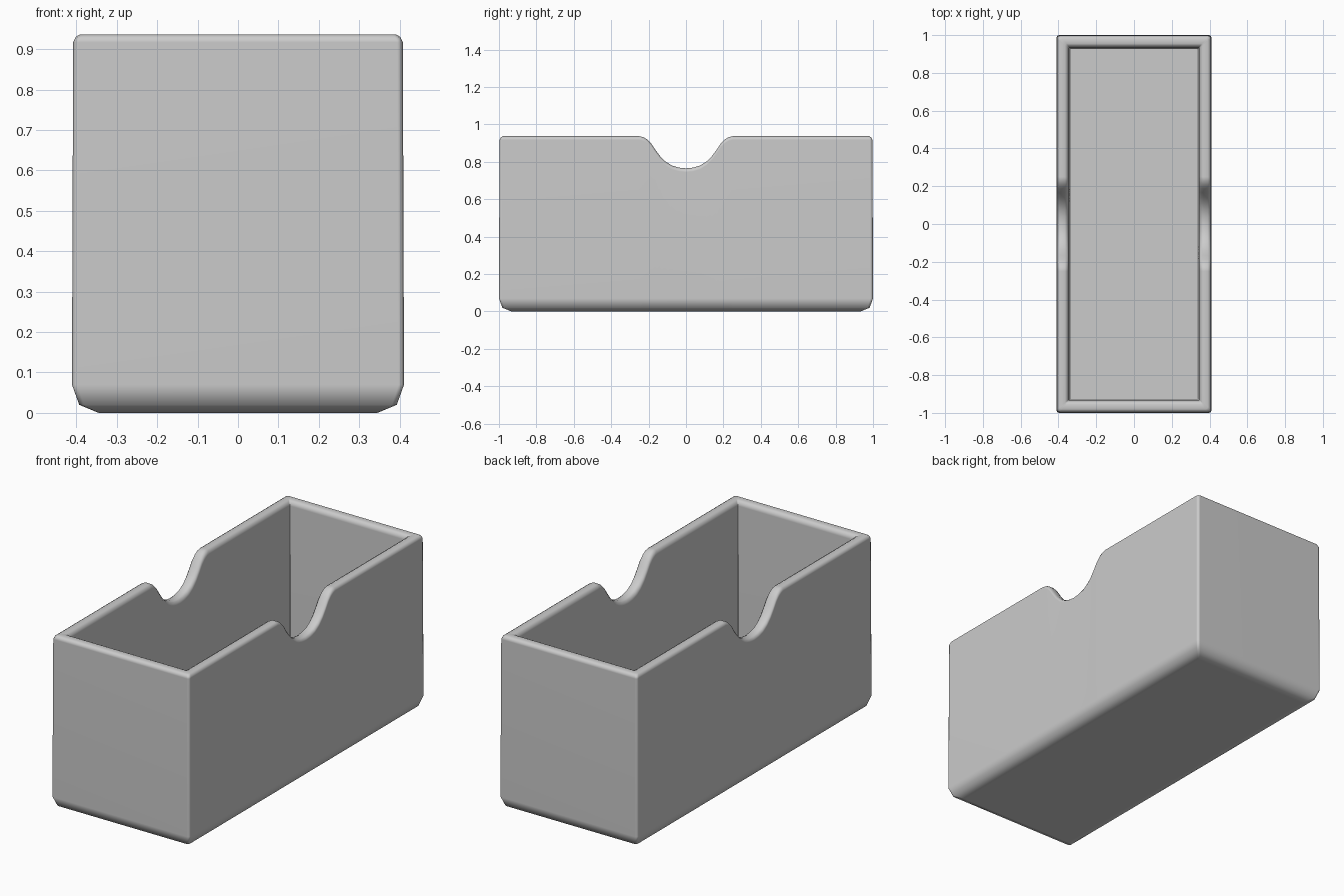
import bpy
import bmesh
from math import radians

cube = bpy.data.objects.get("Cube")
if cube:
    bpy.data.objects.remove(cube, do_unlink=True)

HALF_X, HALF_Y, TOP, FLOOR = 0.411, 1.0, 0.937, 0.07

# Half outline of the thumb notch: distance from centre, rim height
NOTCH = [(0.25, TOP), (0.228, 0.932), (0.208, 0.92), (0.188, 0.9),
         (0.165, 0.866), (0.14, 0.832), (0.11, 0.802), (0.075, 0.78),
         (0.038, 0.769), (0, 0.765)]
notch_path = [(-y, z) for y, z in NOTCH] + [(y, z) for y, z in NOTCH[-2::-1]]

# Wall section: inset, height, corner cut, whether height is below the rim
SECTION = [(0.066, 0, 0.01, False), (0.018, 0.02, 0.012, False),
           (0, 0.07, 0.014, False), (0.003, -0.02, 0.014, True),
           (0.009, -0.007, 0.014, True), (0.02, 0, 0.012, True),
           (0.045, 0, 0.008, True), (0.058, -0.007, 0.005, True),
           (0.067, -0.025, 0.003, True), (0.074, FLOOR, 0.003, False)]


def ring(inset, height, cut, from_rim):
    """One closed loop round the box, following the notches if near the rim."""
    hx, hy = HALF_X - inset, HALF_Y - inset
    side = [(hx - cut, -hy, TOP), (hx - cut * 0.3, -hy + cut * 0.3, TOP),
            (hx, -hy + cut, TOP)]
    side += [(hx, y, z) for y, z in notch_path]
    side += [(hx, hy - cut, TOP), (hx - cut * 0.3, hy - cut * 0.3, TOP),
             (hx - cut, hy, TOP)]
    loop = side + [(-x, -y, z) for x, y, z in side]
    return [(x, y, z + height if from_rim else height) for x, y, z in loop]


# Box skin: bridge the loops, then close the base and the inner floor
bm = bmesh.new()
rings = [[bm.verts.new(p) for p in ring(*s)] for s in SECTION]
for low, high in zip(rings, rings[1:]):
    for i in range(len(low)):
        j = (i + 1) % len(low)
        bm.faces.new((low[i], low[j], high[j], high[i]))
bm.faces.new(rings[0][::-1])
bm.faces.new(rings[-1])
bmesh.ops.recalc_face_normals(bm, faces=bm.faces[:])
mesh = bpy.data.meshes.new("open_box")
bm.to_mesh(mesh)
bm.free()

box = bpy.data.objects.new("open_box", mesh)
bpy.context.collection.objects.link(box)

# Plain grey finish
grey = bpy.data.materials.new("plain_grey")
grey.use_nodes = True
colour = (0.6, 0.6, 0.6, 1)
grey.diffuse_color = colour
grey.node_tree.nodes["Principled BSDF"].inputs["Base Color"].default_value = colour
mesh.materials.append(grey)

# Soft rims with crisp inner corners
bpy.ops.object.select_all(action="DESELECT")
box.select_set(True)
bpy.context.view_layer.objects.active = box
bpy.ops.object.shade_smooth_by_angle(angle=radians(48))
weighted = box.modifiers.new("even_shading", "WEIGHTED_NORMAL")
weighted.keep_sharp = True
